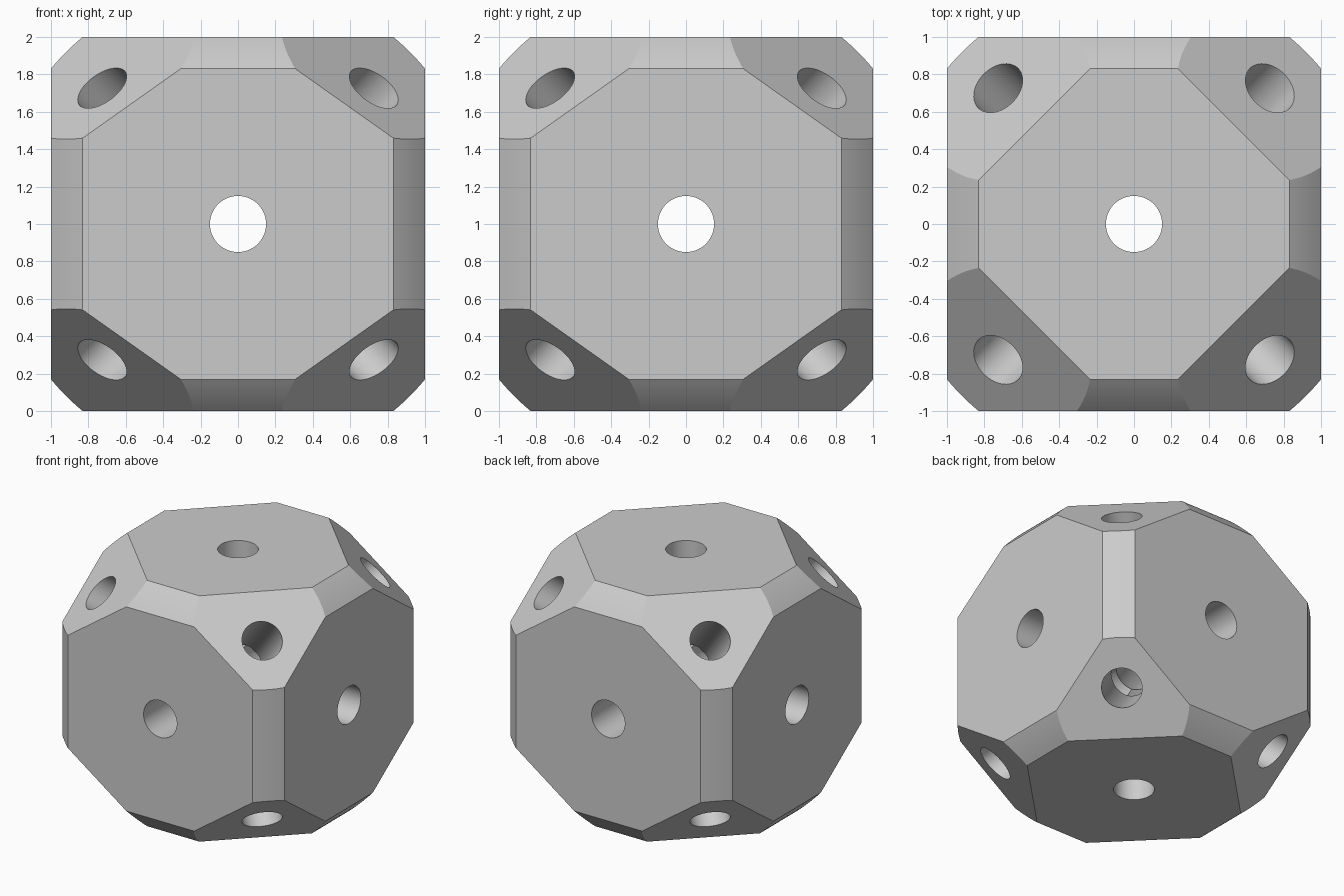
import bpy, bmesh, math
from itertools import product
from mathutils import Vector

old = bpy.data.objects.get("Cube")
if old:
    bpy.data.objects.remove(old, do_unlink=True)

HOLE_RADIUS = 0.15
EDGE_RADIUS = 1.3    # rounding of the twelve cube edges
CORNER_SUM = 2.48    # corner facet: x + y + sqrt(2) * z
ARC_STEPS = 8
AXES = [Vector(a) for a in ((1, 0, 0), (0, 1, 0), (0, 0, 1))]
DIAGONALS = [Vector((x, y, 1)) for x, y in product((-1, 1), repeat=2)]

grey = bpy.data.materials.new("light_grey")
grey.use_nodes = True
colour = (0.6, 0.6, 0.6, 1)
grey.diffuse_color = colour
grey.node_tree.nodes["Principled BSDF"].inputs["Base Color"].default_value = colour

# Ends of the rounded edge strips in one corner, where they meet its facet
corner = []
start = math.acos(1 / EDGE_RADIUS)
for i in range(ARC_STEPS + 1):
    angle = start + (math.pi / 2 - 2 * start) * i / ARC_STEPS
    a, b = EDGE_RADIUS * math.cos(angle), EDGE_RADIUS * math.sin(angle)
    along = CORNER_SUM - a - math.sqrt(2) * b
    corner += [(a, b, (CORNER_SUM - a - b) / math.sqrt(2)),
               (along, a, b), (a, along, b)]

# Convex block: the corner mirrored to all eight octants
bm = bmesh.new()
for (x, y, z), (sx, sy, sz) in product(corner, product((-1, 1), repeat=3)):
    bm.verts.new((x * sx, y * sy, z * sz))
bmesh.ops.remove_doubles(bm, verts=bm.verts[:], dist=1e-4)
bmesh.ops.convex_hull(bm, input=bm.verts[:])
bmesh.ops.dissolve_limit(bm, angle_limit=math.radians(0.3),
                         verts=bm.verts[:], edges=bm.edges[:])
bmesh.ops.recalc_face_normals(bm, faces=bm.faces[:])
mesh = bpy.data.meshes.new("drilled_block")
bm.to_mesh(mesh)
bm.free()
mesh.materials.append(grey)
body = bpy.data.objects.new("drilled_block", mesh)
bpy.context.collection.objects.link(body)

# Through holes along the face axes and the body diagonals
for axis in AXES + DIAGONALS:
    bpy.ops.mesh.primitive_cylinder_add(
        vertices=64, radius=HOLE_RADIUS, depth=4,
        rotation=axis.to_track_quat("Z", "Y").to_euler())
    drill = bpy.context.object
    drill.hide_render = True
    drill.data.materials.append(grey)
    cut = body.modifiers.new("drill", "BOOLEAN")
    cut.operation, cut.solver, cut.object = "DIFFERENCE", "MANIFOLD", drill
    bpy.context.view_layer.objects.active = body
    bpy.ops.object.modifier_apply(modifier=cut.name)
    bpy.data.objects.remove(drill, do_unlink=True)

# Shading and placement
bpy.ops.object.select_all(action="DESELECT")
body.select_set(True)
bpy.context.view_layer.objects.active = body
bpy.ops.object.shade_smooth_by_angle(angle=math.radians(15))
body.location.z = 1
